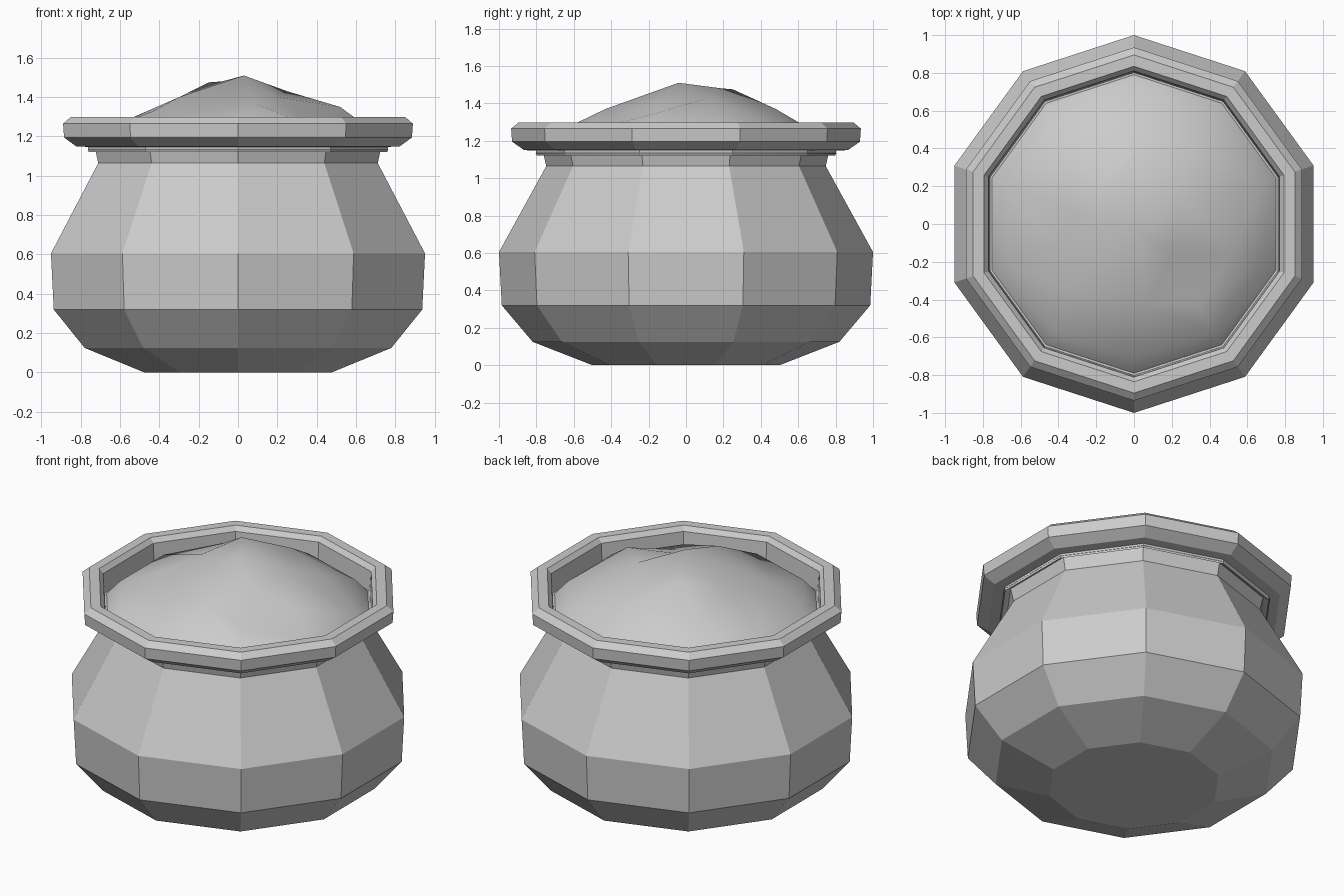
import bpy
import math
from mathutils import Vector
from mathutils.geometry import delaunay_2d_cdt

SIDES = 10

cube = bpy.data.objects.get("Cube")
if cube:
    bpy.data.objects.remove(cube, do_unlink=True)

grey = bpy.data.materials.new("plain_grey")
grey.use_nodes = True
grey.diffuse_color = (0.6, 0.6, 0.6, 1)
grey.node_tree.nodes["Principled BSDF"].inputs["Base Color"].default_value = grey.diffuse_color


def add_object(name, verts, faces, smooth=False):
    mesh = bpy.data.meshes.new(name)
    mesh.from_pydata(verts, [], faces)
    mesh.materials.append(grey)
    for face in mesh.polygons:
        face.use_smooth = smooth
    mesh.update()
    obj = bpy.data.objects.new(name, mesh)
    bpy.context.collection.objects.link(obj)
    return obj


def ring(radius, z):
    """Ten-sided ring with a corner pointing to the front."""
    angles = [math.tau * i / SIDES - math.pi / 2 for i in range(SIDES)]
    return [Vector((radius * math.cos(a), radius * math.sin(a), z)) for a in angles]


def lathe(name, profile, closed=False, floor=False):
    """Faceted solid of revolution from (radius, height) pairs."""
    verts = [v for r, z in profile for v in ring(r, z)]
    count = len(profile)
    faces = []
    for k in range(count if closed else count - 1):
        low, high = k * SIDES, (k + 1) % count * SIDES
        for i in range(SIDES):
            j = (i + 1) % SIDES
            faces.append((low + i, low + j, high + j, high + i))
    if floor:
        faces.append(tuple(reversed(range(SIDES))))
    return add_object(name, verts, faces)


# Pot body with its narrow neck
lathe("pot_body", [(0.5, 0), (0.82, 0.125), (0.985, 0.32), (1.0, 0.605),
                   (0.747, 1.065), (0.77, 1.16)], floor=True)

# Thick bevelled rim with an inner wall
lathe("pot_rim", [(0.76, 1.145), (0.865, 1.15), (0.93, 1.195), (0.935, 1.265),
                  (0.895, 1.298), (0.835, 1.298), (0.81, 1.27), (0.8, 1.12)],
      closed=True)

# Lumpy heap filling the pot: scattered high points, a shoulder and an edge
lumps = [(0.03, -0.04, 1.51), (-0.15, 0.25, 1.475), (-0.08, 0.19, 1.48),
         (-0.3, 0.05, 1.4), (0.25, 0.12, 1.43), (0.2, -0.15, 1.4),
         (0.08, -0.43, 1.37), (0.52, -0.15, 1.35), (-0.43, -0.12, 1.33),
         (0.05, 0.48, 1.37), (-0.35, -0.35, 1.29), (0.36, 0.36, 1.33),
         (0.34, -0.42, 1.28), (-0.38, 0.4, 1.32)]
points = [Vector(p) for p in lumps] + ring(0.71, 1.235) + ring(0.805, 1.13)
flat, _, faces, _, _, _ = delaunay_2d_cdt([p.xy for p in points], [], [], 0, 0.0001)
heap_verts = [min(points, key=lambda p: (p.xy - f).length) for f in flat]
add_object("heap_filling", heap_verts, faces, smooth=True)
